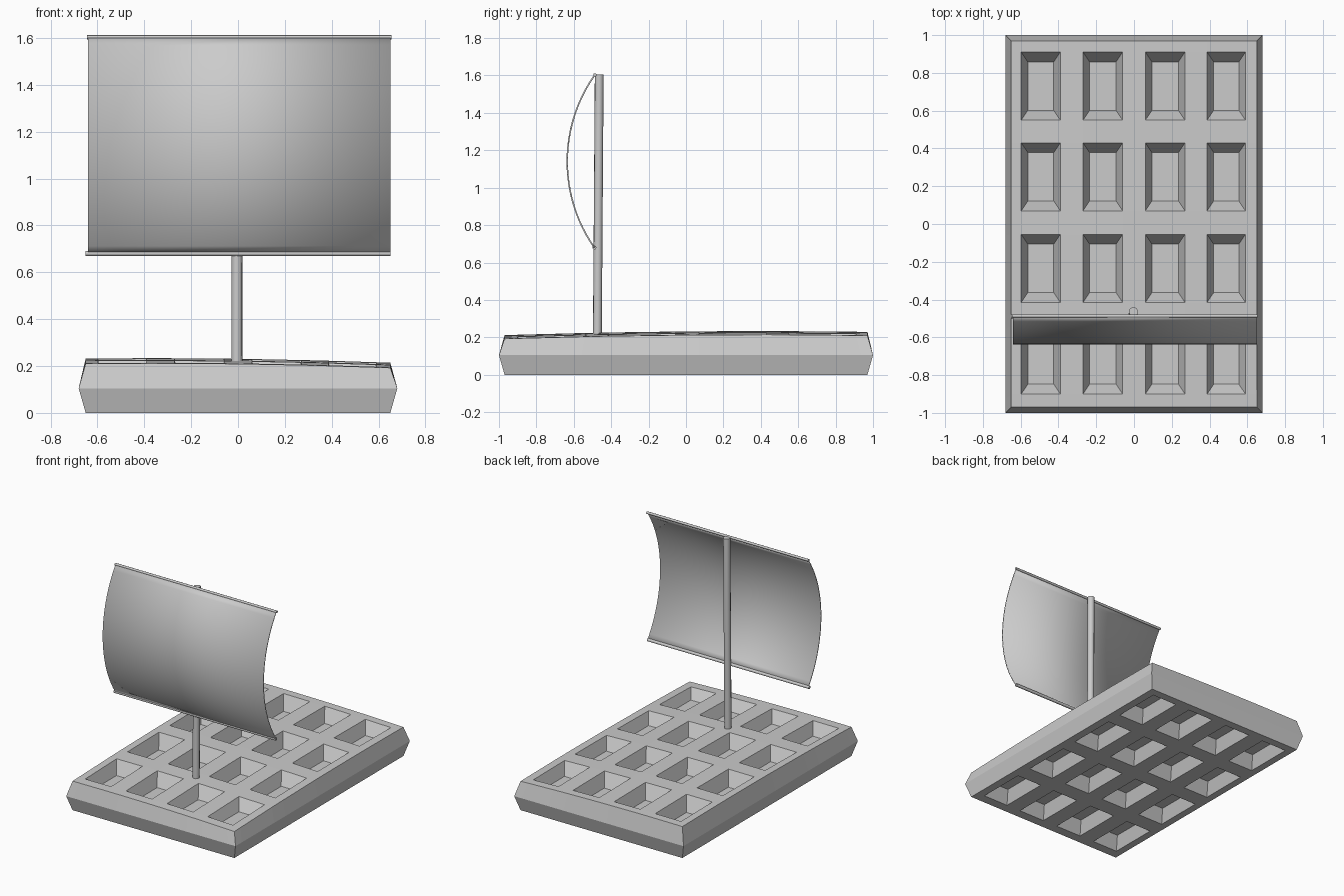
import bpy, bmesh, math
from mathutils import Vector

if "Cube" in bpy.data.objects:
    bpy.data.objects.remove(bpy.data.objects["Cube"])

XS = [-0.65, -0.597, -0.39, -0.27, -0.06, 0.06, 0.27, 0.387, 0.59, 0.65]
YS = [-0.97, -0.90, -0.54, -0.415, -0.055, 0.07, 0.43, 0.55, 0.91, 0.97]


def top_z(x, y):
    # gently warped deck
    return 0.229 - 0.014 * x - 0.018 * x * x - 0.012 * y * y + 0.009 * y


def finish(name, bm, smooth=None):
    bmesh.ops.remove_doubles(bm, verts=bm.verts, dist=1e-5)
    bmesh.ops.recalc_face_normals(bm, faces=bm.faces)
    me = bpy.data.meshes.new(name)
    bm.to_mesh(me)
    bm.free()
    ob = bpy.data.objects.new(name, me)
    bpy.context.collection.objects.link(ob)
    if smooth:
        bpy.context.view_layer.objects.active = ob
        ob.select_set(True)
        bpy.ops.object.shade_smooth_by_angle(angle=math.radians(smooth))
        ob.select_set(False)
    return ob


def waffle_side(bm, height, floor):
    # lattice of quads; every odd cell sinks into a tapered pocket
    grid = [[bm.verts.new((x, y, height(x, y))) for y in YS] for x in XS]
    pockets = []
    for i in range(9):
        for j in range(9):
            f = bm.faces.new((grid[i][j], grid[i + 1][j],
                              grid[i + 1][j + 1], grid[i][j + 1]))
            if i % 2 and j % 2:
                pockets.append(f)
    for f in pockets:
        outer = list(f.verts)
        c = f.calc_center_median()
        inner = [bm.verts.new((v.co.x - math.copysign(0.035, v.co.x - c.x),
                               v.co.y - math.copysign(0.052, v.co.y - c.y),
                               floor)) for v in outer]
        bm.faces.remove(f)
        bm.faces.new(inner)
        for k in range(4):
            n = (k + 1) % 4
            bm.faces.new((outer[k], outer[n], inner[n], inner[k]))
    return ([grid[i][0] for i in range(9)] + [grid[9][j] for j in range(9)]
            + [grid[i][9] for i in range(9, 0, -1)]
            + [grid[0][j] for j in range(9, 0, -1)])


# waffle raft with bulging rim
bm = bmesh.new()
top = waffle_side(bm, top_z, 0.13)
bottom = waffle_side(bm, lambda x, y: 0.0, 0.09)
middle = [bm.verts.new((v.co.x * 0.68 / 0.65, v.co.y / 0.97, 0.105)) for v in top]
for a, b in ((top, middle), (middle, bottom)):
    for k in range(len(a)):
        n = (k + 1) % len(a)
        bm.faces.new((a[k], a[n], b[n], b[k]))
finish("waffle_raft", bm)


def rod(name, start, end, radius, sides):
    start, end = Vector(start), Vector(end)
    d = end - start
    bm = bmesh.new()
    bmesh.ops.create_cone(bm, cap_ends=True, segments=sides, radius1=radius,
                          radius2=radius, depth=d.length)
    bm.transform(d.to_track_quat('Z', 'Y').to_matrix().to_4x4())
    bmesh.ops.translate(bm, verts=bm.verts, vec=(start + end) / 2)
    return finish(name, bm, 50)


# mast and the two yards
rod("mast", (-0.005, -0.474, 0.19), (-0.003, -0.464, 1.605), 0.024, 10)
rod("upper_yard", (-0.645, -0.487, 1.603), (0.655, -0.487, 1.603), 0.009, 8)
rod("lower_yard", (-0.65, -0.49, 0.68), (0.65, -0.49, 0.68), 0.011, 8)

# billowed sail: circular arc profile swept across x
half, sag, zc = 0.46, 0.145, 1.14
R = (half ** 2 + sag ** 2) / (2 * sag)
span = math.asin(half / R)
bm = bmesh.new()
rows = []
for k in range(25):
    a = -span + 2 * span * k / 24
    y, z = -0.635 + R * (1 - math.cos(a)), zc + R * math.sin(a)
    rows.append([bm.verts.new((x, y, z)) for x in (-0.64, 0.65)])
for a, b in zip(rows, rows[1:]):
    bm.faces.new((a[0], a[1], b[1], b[0]))
sail = finish("sail", bm, 30)
mod = sail.modifiers.new("thickness", 'SOLIDIFY')
mod.thickness = 0.008
mod.offset = 0
